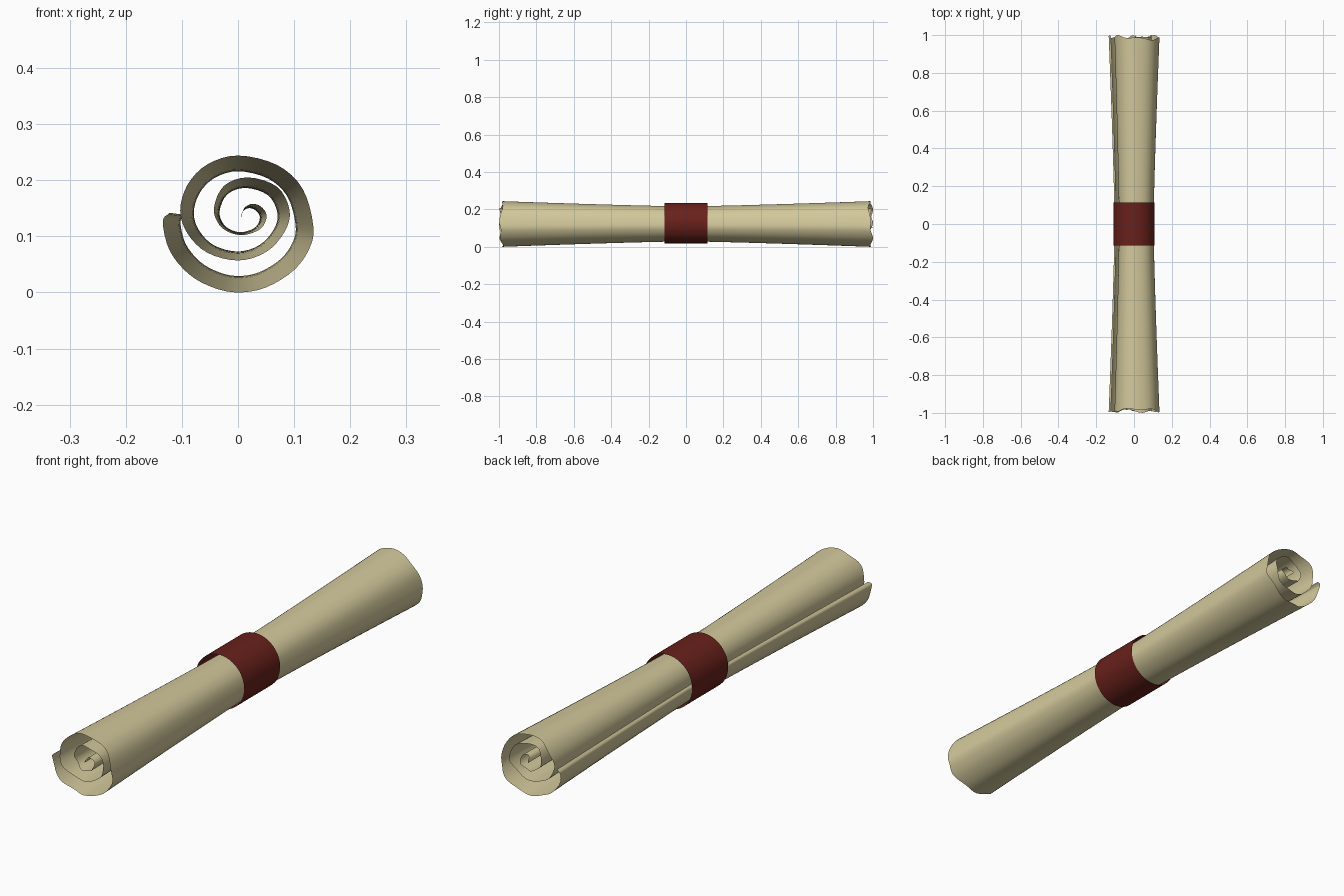
import bpy, bmesh, math
from mathutils import Vector

if "Cube" in bpy.data.objects:
    bpy.data.objects.remove(bpy.data.objects["Cube"])

CENTRE_Z = 0.125


def finish(name, bm, color):
    mesh = bpy.data.meshes.new(name)
    bm.to_mesh(mesh)
    bm.free()
    for p in mesh.polygons:
        p.use_smooth = True
    obj = bpy.data.objects.new(name, mesh)
    bpy.context.collection.objects.link(obj)
    mat = bpy.data.materials.new(name + "_material")
    mat.diffuse_color = color
    mat.use_nodes = True
    mat.node_tree.nodes["Principled BSDF"].inputs["Base Color"].default_value = mat.diffuse_color
    mesh.materials.append(mat)
    return obj


def smooth_path(points, steps):
    # Catmull-Rom curve through the points
    p = [Vector(q) for q in points]
    p = [2 * p[0] - p[1]] + p + [2 * p[-1] - p[-2]]
    out = []
    for a, b, c, d in zip(p, p[1:], p[2:], p[3:]):
        for i in range(steps):
            t = i / steps
            out.append(0.5 * (2 * b + (c - a) * t + (2 * a - 5 * b + 4 * c - d) * t * t
                              + (3 * b - a - 3 * c + d) * t ** 3))
    out.append(p[-2])
    return out


# Spiral cross-section at the flared ends, from the loose flap inwards (x, z)
spiral = [(-.122, .142), (-.134, .126), (-.122, .075), (-.088, .033), (-.045, .009),
          (0, 0), (.05, .009), (.1, .04), (.128, .08), (.134, .12), (.115, .185),
          (.07, .227), (0, .244), (-.055, .228), (-.09, .192), (-.103, .146),
          (-.09, .105), (-.055, .071), (0, .057), (.05, .072), (.083, .108),
          (.092, .146), (.07, .188), (.018, .205), (-.025, .19), (-.043, .15),
          (-.033, .12), (-.01, .105), (.015, .103), (.042, .115), (.051, .137),
          (.041, .153), (.025, .158), (.011, .15), (.006, .135)]
path = smooth_path(spiral, 4)

# Parchment: spiral sheet pinched at the middle, with slightly ragged ends
bm = bmesh.new()
ROWS = 24
grid = []
for i, q in enumerate(path):
    line = []
    for j in range(ROWS + 1):
        v = 2 * j / ROWS - 1
        ragged = 0.987 + 0.008 * math.sin(0.23 * i + 1.3 * (v > 0)) + 0.005 * math.sin(0.71 * i)
        s = 0.765 + 0.235 * abs(v) ** 1.25
        line.append(bm.verts.new((q.x * s, v * ragged, CENTRE_Z + (q.y - CENTRE_Z) * s)))
    grid.append(line)
for a, b in zip(grid, grid[1:]):
    for j in range(ROWS):
        bm.faces.new((a[j], a[j + 1], b[j + 1], b[j]))
finish("parchment_sheet", bm, (0.65, 0.58, 0.33, 1))

# Band around the middle: open tube
bm = bmesh.new()
N = 48
rims = []
for y in (-0.115, 0.115):
    rims.append([bm.verts.new((0.108 * math.cos(2 * math.pi * k / N), y,
                               0.127 + 0.108 * math.sin(2 * math.pi * k / N))) for k in range(N)])
for k in range(N):
    m = (k + 1) % N
    bm.faces.new((rims[0][k], rims[0][m], rims[1][m], rims[1][k]))
bmesh.ops.recalc_face_normals(bm, faces=bm.faces)
finish("band", bm, (0.14, 0.015, 0.011, 1))
